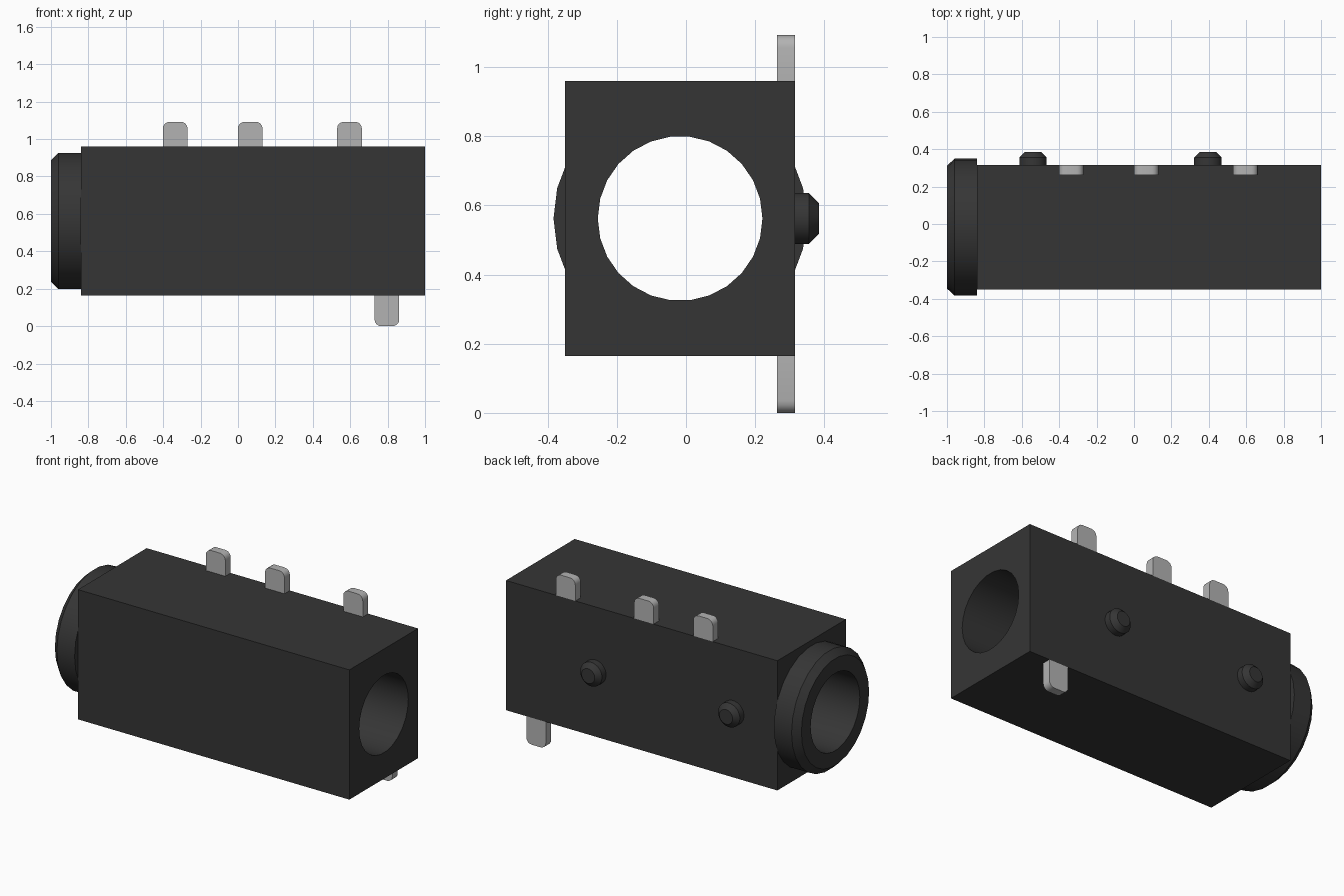
import bpy, bmesh, math
from mathutils import Matrix, Vector

if "Cube" in bpy.data.objects:
    bpy.data.objects.remove(bpy.data.objects["Cube"])

AXIS_Y, AXIS_Z = -0.017, 0.562       # centre line of the bore
BORE_R = 0.238
BODY_MIN = Vector((-0.84, -0.35, 0.165))
BODY_MAX = Vector((1.0, 0.315, 0.96))


def material(name, value, rough):
    m = bpy.data.materials.new(name)
    m.use_nodes = True
    col = (value, value, value, 1)
    m.diffuse_color = col
    bsdf = m.node_tree.nodes["Principled BSDF"]
    bsdf.inputs["Base Color"].default_value = col
    bsdf.inputs["Roughness"].default_value = rough
    return m


BLACK = material("black plastic", 0.036, 0.6)
METAL = material("pale grey metal", 0.45, 0.5)


def finish(name, bm, mat):
    bmesh.ops.recalc_face_normals(bm, faces=bm.faces)
    me = bpy.data.meshes.new(name)
    bm.to_mesh(me)
    bm.free()
    me.materials.append(mat)
    ob = bpy.data.objects.new(name, me)
    bpy.context.collection.objects.link(ob)
    return ob


def smooth(ob):
    bpy.ops.object.select_all(action='DESELECT')
    ob.select_set(True)
    bpy.context.view_layer.objects.active = ob
    bpy.ops.object.shade_smooth_by_angle(angle=math.radians(30))


def lathe(name, profile, matrix, mat, sides, closed=False):
    """Spin (radius, height) points about local z, then place with matrix."""
    bm = bmesh.new()
    rings = []
    for r, h in profile:
        ring = []
        for i in range(sides):
            a = 2 * math.pi * (i + 0.5) / sides
            ring.append(bm.verts.new((r * math.cos(a), r * math.sin(a), h)))
        rings.append(ring)
    pairs = list(zip(rings, rings[1:]))
    if closed:
        pairs.append((rings[-1], rings[0]))
    else:
        bm.faces.new(rings[0])
        bm.faces.new(rings[-1])
    for a, b in pairs:
        for i in range(sides):
            j = (i + 1) % sides
            bm.faces.new((a[i], a[j], b[j], b[i]))
    bm.transform(matrix)
    return finish(name, bm, mat)


def along_x(x):
    return Matrix.Translation((x, AXIS_Y, AXIS_Z)) @ Matrix.Rotation(math.pi / 2, 4, 'Y')


# Housing block with a round bore cut right through
bm = bmesh.new()
bmesh.ops.create_cube(bm, size=1)
size = BODY_MAX - BODY_MIN
bm.transform(Matrix.Translation((BODY_MIN + BODY_MAX) / 2) @ Matrix.Diagonal((*size, 1)))
housing = finish("housing", bm, BLACK)
cutter = lathe("bore_cutter", [(BORE_R, -1.2), (BORE_R, 1.2)], along_x(0), BLACK, 26)
cutter.hide_render = True
cut = housing.modifiers.new("bore", 'BOOLEAN')
cut.operation = 'DIFFERENCE'
cut.solver = 'EXACT'
cut.object = cutter
bpy.context.view_layer.objects.active = housing
bpy.ops.object.modifier_apply(modifier=cut.name)
bpy.data.objects.remove(cutter)
smooth(housing)

# Chamfered collar around the socket opening
collar = lathe("socket_collar",
               [(BORE_R, 0), (0.328, 0), (0.366, 0.04), (0.366, 0.16), (BORE_R, 0.16)],
               along_x(-1.0), BLACK, 26, closed=True)
smooth(collar)

# Locating pegs on the back
for name, x in (("right_locating_peg", -0.54), ("left_locating_peg", 0.395)):
    place = Matrix.Translation((x, BODY_MAX.y, AXIS_Z)) @ Matrix.Rotation(-math.pi / 2, 4, 'X')
    smooth(lathe(name, [(0.074, 0), (0.074, 0.04), (0.045, 0.069)], place, BLACK, 24))


# Flat solder tabs with rounded tips
def tab(name, x, z_root, z_tip, width=0.132, r=0.035):
    up = 1 if z_tip > z_root else -1
    h = width / 2
    outline = [(-h, z_root), (h, z_root)]
    for side in (1, -1):
        for k in range(5):
            a = math.radians(22.5 * (k if side == 1 else 4 - k))
            outline.append((side * (h - r + r * math.cos(a)),
                            z_tip - up * r * (1 - math.sin(a))))
    bm = bmesh.new()
    face = bm.faces.new([bm.verts.new((x + px, 0.263, pz)) for px, pz in outline])
    out = bmesh.ops.extrude_face_region(bm, geom=[face])
    verts = [v for v in out["geom"] if isinstance(v, bmesh.types.BMVert)]
    bmesh.ops.translate(bm, verts=verts, vec=(0, BODY_MAX.y - 0.263, 0))
    smooth(finish(name, bm, METAL))


for i, x in enumerate((-0.336, 0.065, 0.596)):
    tab(f"upper_tab_{i + 1}", x, BODY_MAX.z, 1.092)
tab("lower_tab", 0.796, BODY_MIN.z, 0.0)
